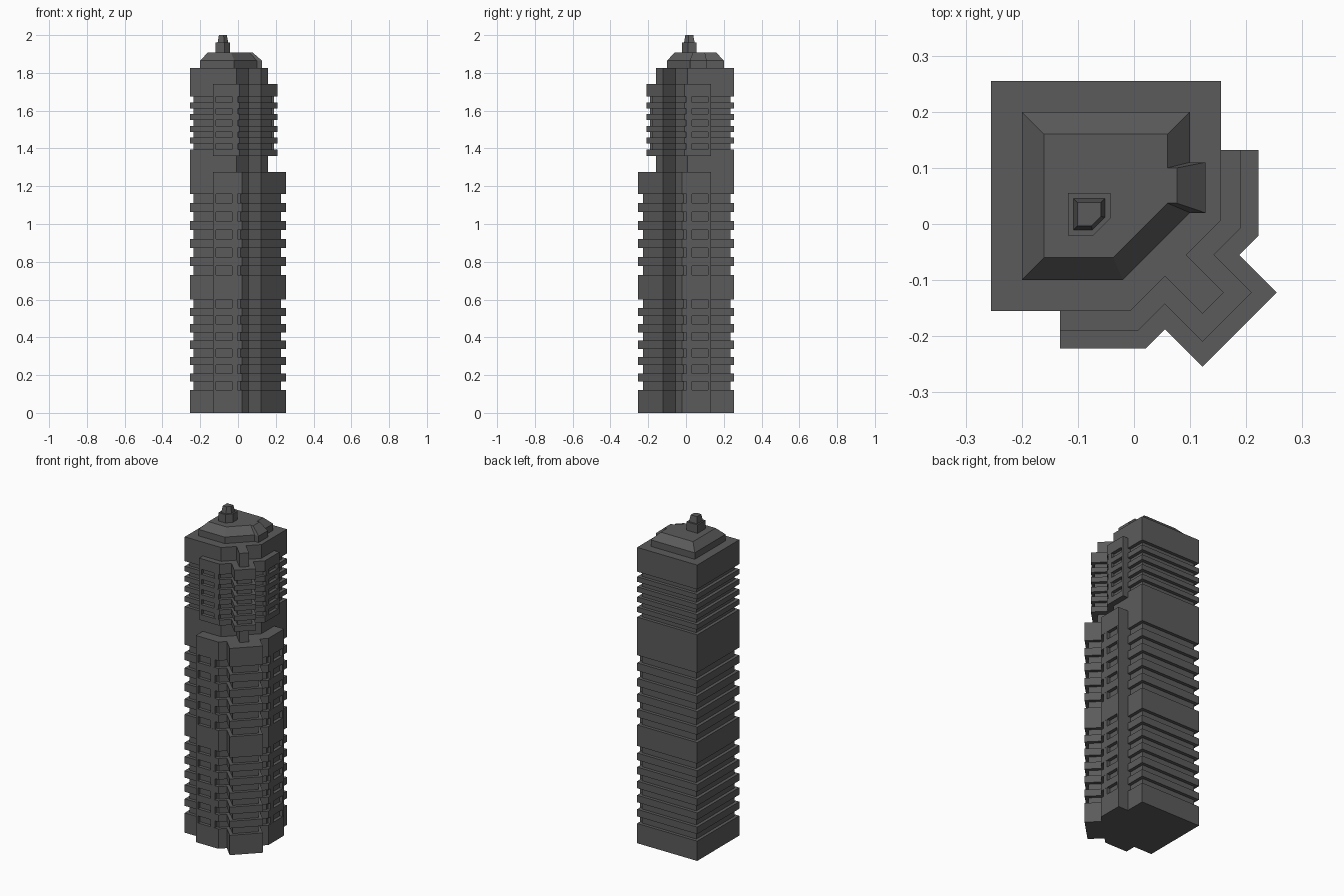
import bpy, bmesh
from mathutils import Vector

if "Cube" in bpy.data.objects:
    bpy.data.objects.remove(bpy.data.objects["Cube"])

GREY = (0.105, 0.105, 0.105, 1)
concrete = bpy.data.materials.new("concrete_grey")
concrete.use_nodes = True
concrete.diffuse_color = GREY
concrete.node_tree.nodes["Principled BSDF"].inputs["Base Color"].default_value = GREY


def loft(name, rings):
    """Skin a stack of (outline, height) rings and cap both ends."""
    bm = bmesh.new()
    loops = [[bm.verts.new((x, y, z)) for x, y in pts] for pts, z in rings]
    n = len(loops[0])
    for low, high in zip(loops, loops[1:]):
        for i in range(n):
            j = (i + 1) % n
            bm.faces.new((low[i], low[j], high[j], high[i]))
    bm.faces.new(loops[0][::-1])
    bm.faces.new(loops[-1])
    bmesh.ops.remove_doubles(bm, verts=bm.verts, dist=1e-5)
    bmesh.ops.recalc_face_normals(bm, faces=bm.faces)
    mesh = bpy.data.meshes.new(name)
    bm.to_mesh(mesh)
    bm.free()
    mesh.materials.append(concrete)
    obj = bpy.data.objects.new(name, mesh)
    bpy.context.collection.objects.link(obj)
    return obj


def flip(p):
    """Reflect across the plan's diagonal symmetry line."""
    return (-p[1], -p[0])


def plan(p):
    """Tower footprint, clockwise; p is how far the bays stand out."""
    d = 1.414 * p
    half = [(0.155, 0.255), (0.155, 0.132), (0.155 + p, 0.132),
            (0.155 + p, 0.007 - 0.414 * p), (0.093 + d, -0.055), (0.16 + d, -0.122)]
    return [(-0.255, 0.255)] + half + [flip(q) for q in reversed(half)]


def inset(pts, depth, fixed):
    """Move each edge inwards by depth, except the fixed edges."""
    pts = [Vector(q) for q in pts]
    n = len(pts)
    lines = []
    for i in range(n):
        t = (pts[(i + 1) % n] - pts[i]).normalized()
        normal = Vector((t.y, -t.x))
        lines.append((pts[i] + normal * (0 if i in fixed else depth), t))
    out = []
    for i in range(n):
        (a, t), (b, u) = lines[i - 1], lines[i]
        s = (b - a).cross(u) / t.cross(u)
        out.append(tuple(a + t * s))
    return out


def grooves(low, high, count):
    """Heights of evenly spaced grooves, starting and ending with a groove."""
    step = (high - low) / (2 * count - 1)
    return [(low + 2 * i * step, low + (2 * i + 1) * step) for i in range(count)]


def shaft(name, p, bottom, top, cuts, depth=0.02):
    full = plan(p)
    slim = inset(full, depth, fixed={2, 10})
    rings = [(full, bottom)]
    for a, b in cuts:
        rings += [(full, a), (slim, a), (slim, b), (full, b)]
    rings.append((full, top))
    loft(name, rings)
    # Piers framing the window slots of both bays
    face = -0.155 - p + 0.0005
    for side, place in (("front", lambda q: q), ("side", flip)):
        for label, x0, x1 in (("outer", -0.132, -0.117),
                              ("inner", -0.032, 0.0 - 0.414 * p + 0.025)):
            x1 = min(x1, slim[9][0]) if label == "inner" else x1
            box = [(x0, face), (x1, face), (x1, face + 0.03), (x0, face + 0.03)]
            box = [place(q) for q in box]
            loft(f"{name}_{side}_{label}_pier",
                 [(box, cuts[0][0] - 0.01), (box, cuts[-1][1] + 0.01)])


# Main tower
shaft("lower_shaft", 0.067, 0, 1.275, grooves(0.122, 0.6, 6) + grooves(0.73, 1.16, 5))
loft("neck", [(plan(0), 1.275), (plan(0), 1.36)])
shaft("upper_shaft", 0.035, 1.36, 1.74, grooves(1.395, 1.675, 5))
loft("parapet", [(plan(0), 1.74), (plan(0), 1.825)])

# Hipped roof with a dormer on one side
eave = [(-0.2, 0.2), (0.1, 0.2), (0.1, 0.11), (0.127, 0.11), (0.127, 0.02),
        (0.1, 0.02), (-0.02, -0.1), (-0.2, -0.1)]
ridge = [(-0.16, 0.16), (0.06, 0.16), (0.06, 0.1), (0.077, 0.1), (0.077, 0.037),
         (0.06, 0.037), (-0.037, -0.06), (-0.16, -0.06)]
loft("roof", [(eave, 1.825), (eave, 1.865), (ridge, 1.908)])


# Spire: stepped five-sided block with a tapered tip
def lantern(r):
    x, y = -0.08, 0.0175
    return [(x - r, y + r), (x + r, y + r), (x + r, y - 0.2 * r),
            (x + 0.2 * r, y - r), (x - r, y - r)]


loft("spire", [(lantern(0.038), 1.908), (lantern(0.038), 1.96),
               (lantern(0.028), 1.96), (lantern(0.021), 2.0)])
